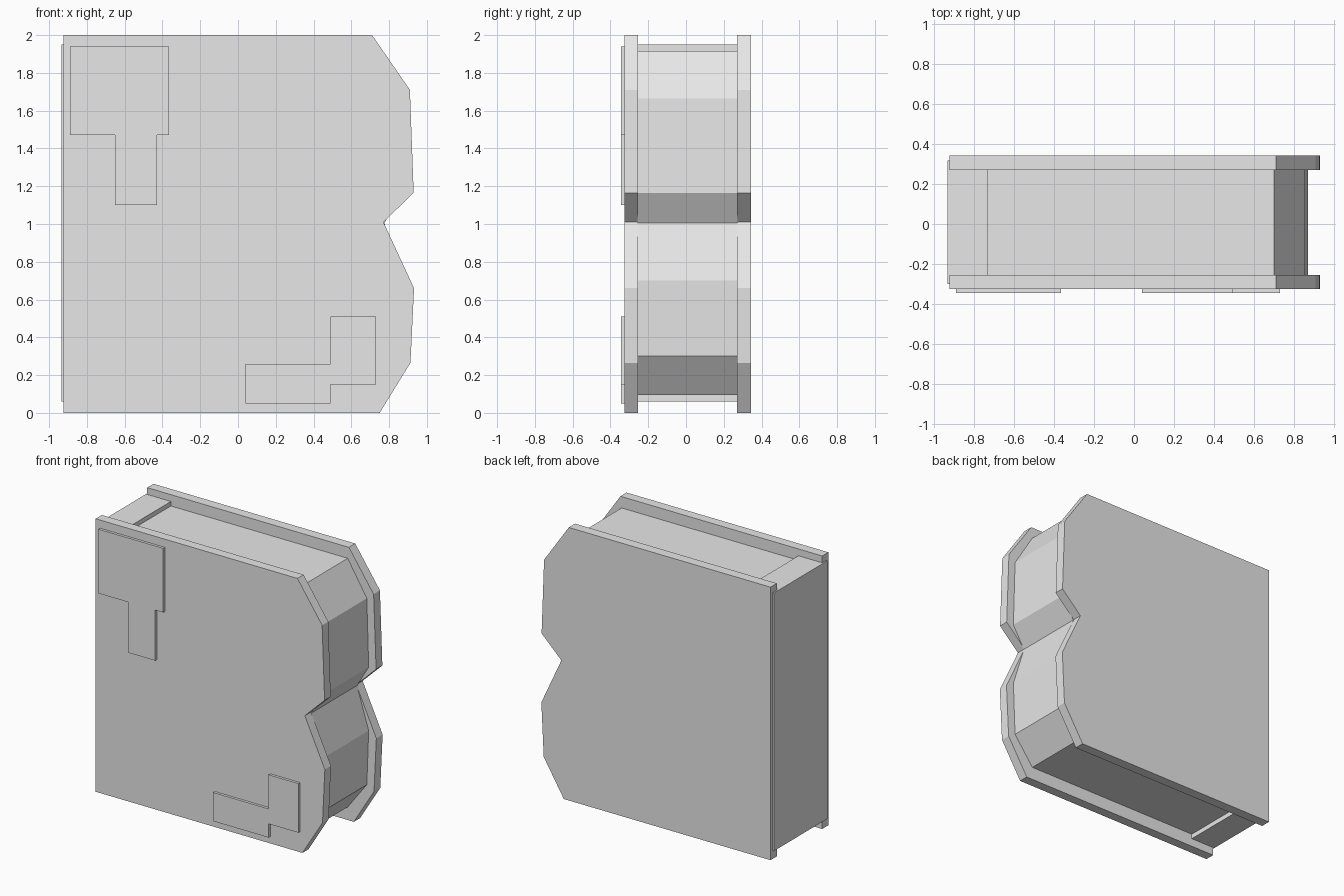
import bpy, bmesh

if "Cube" in bpy.data.objects:
    bpy.data.objects.remove(bpy.data.objects["Cube"])

grey = bpy.data.materials.new("plain grey")
grey.diffuse_color = (0.8, 0.8, 0.8, 1)
grey.use_nodes = True
grey.node_tree.nodes["Principled BSDF"].inputs["Base Color"].default_value = grey.diffuse_color


def slab(name, outline, y0, y1):
    """Extrude an (x, z) outline from y0 to y1."""
    bm = bmesh.new()
    face = bm.faces.new([bm.verts.new((x, y0, z)) for x, z in outline])
    ext = bmesh.ops.extrude_face_region(bm, geom=[face])
    moved = [v for v in ext["geom"] if isinstance(v, bmesh.types.BMVert)]
    bmesh.ops.translate(bm, verts=moved, vec=(0, y1 - y0, 0))
    bmesh.ops.recalc_face_normals(bm, faces=bm.faces)
    mesh = bpy.data.meshes.new(name)
    bm.to_mesh(mesh)
    bm.free()
    mesh.materials.append(grey)
    obj = bpy.data.objects.new(name, mesh)
    bpy.context.collection.objects.link(obj)
    return obj


def rect(x0, z0, x1, z1):
    return [(x0, z0), (x1, z0), (x1, z1), (x0, z1)]


# Covers with a two-lobed fore edge
cover = [(-0.925, 0), (0.75, 0), (0.913, 0.265), (0.932, 0.66), (0.77, 1.01),
         (0.93, 1.165), (0.91, 1.71), (0.71, 2), (-0.925, 2)]
slab("front_cover", cover, -0.326, -0.255)
slab("back_cover", cover, 0.27, 0.343)

# Page block, set in from the cover edges
pages = [(-0.74, 0.095), (0.70, 0.095), (0.855, 0.30), (0.87, 0.70),
         (0.775, 1.005), (0.87, 1.165), (0.855, 1.665), (0.70, 1.917),
         (-0.74, 1.917)]
slab("page_block", pages, -0.258, 0.273)

# Spine, slightly proud of the covers and pages
slab("spine", rect(-0.935, 0.06, -0.733, 1.95), -0.30, 0.318)

# Raised stepped plates on the front cover
upper = [(-0.89, 1.47), (-0.65, 1.47), (-0.65, 1.10), (-0.43, 1.10),
         (-0.43, 1.47), (-0.365, 1.47), (-0.365, 1.94), (-0.89, 1.94)]
lower = [(0.04, 0.05), (0.49, 0.05), (0.49, 0.15), (0.73, 0.15),
         (0.73, 0.51), (0.49, 0.51), (0.49, 0.26), (0.04, 0.26)]
slab("upper_plate", upper, -0.345, -0.32)
slab("lower_plate", lower, -0.345, -0.32)
